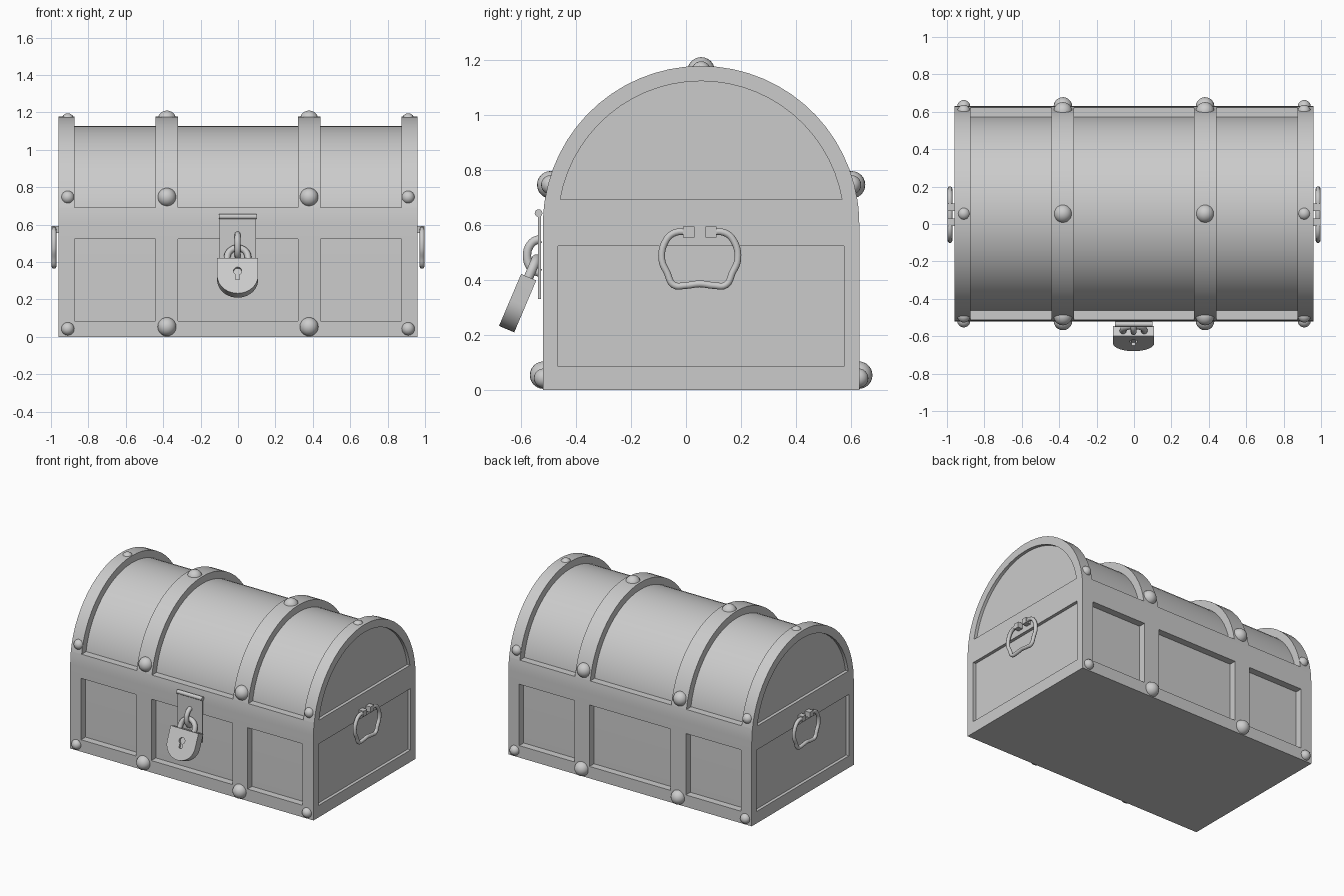
import bpy, bmesh
from math import sin, cos, asin, pi, radians
from mathutils import Vector, Matrix

if "Cube" in bpy.data.objects:
    bpy.data.objects.remove(bpy.data.objects["Cube"])

CY, CZ = 0.055, 0.603            # axis of the barrel lid
RO, RI = 0.575, 0.525            # outer (frame) and inner (panel) radius
Z0, Z1, Z2 = 0.085, 0.523, 0.692  # base band top, rim bottom, rim top


def smooth(ob):
    bpy.ops.object.select_all(action='DESELECT')
    ob.select_set(True)
    bpy.context.view_layer.objects.active = ob
    bpy.ops.object.shade_smooth_by_angle(angle=radians(35))


def finish(name, bm):
    bmesh.ops.recalc_face_normals(bm, faces=bm.faces[:])
    me = bpy.data.meshes.new(name)
    bm.to_mesh(me)
    bm.free()
    ob = bpy.data.objects.new(name, me)
    bpy.context.collection.objects.link(ob)
    smooth(ob)
    return ob


def extrude(name, pts, vec):
    """Extrude a flat outline along a vector."""
    bm = bmesh.new()
    f = bm.faces.new([bm.verts.new(p) for p in pts])
    ext = bmesh.ops.extrude_face_region(bm, geom=[f])['geom']
    bmesh.ops.translate(bm, vec=vec, verts=[v for v in ext if isinstance(v, bmesh.types.BMVert)])
    return finish(name, bm)


def prism(name, pts, x0, x1):
    return extrude(name, [(x0, y, z) for y, z in pts], (x1 - x0, 0, 0))


def box(name, x0, x1, y0, y1, z0, z1):
    return prism(name, [(y0, z0), (y1, z0), (y1, z1), (y0, z1)], x0, x1)


def arc(r, a0, a1, n):
    return [(CY + r * cos(a0 + (a1 - a0) * i / n), CZ + r * sin(a0 + (a1 - a0) * i / n))
            for i in range(n + 1)]


def tube(name, pts, r, cyclic=False):
    cu = bpy.data.curves.new(name, 'CURVE')
    cu.dimensions = '3D'
    cu.bevel_depth, cu.bevel_resolution, cu.resolution_u = r, 3, 5
    cu.use_fill_caps = True
    sp = cu.splines.new('BEZIER')
    sp.bezier_points.add(len(pts) - 1)
    for b, p in zip(sp.bezier_points, pts):
        b.co = p
        b.handle_left_type = b.handle_right_type = 'AUTO'
    sp.use_cyclic_u = cyclic
    ob = bpy.data.objects.new(name, cu)
    bpy.context.collection.objects.link(ob)
    return ob


# recessed wooden core
prism("chest_core", [(CY - RI, 0.03), (CY + RI, 0.03)] + arc(RI, 0, pi, 32), -0.938, 0.938)

# base and rim bands
box("base_band", -0.96, 0.96, CY - RO, CY + RO, 0, Z0)
aR = asin((Z2 - CZ) / RO)
prism("rim_band", [(CY - RO, Z1), (CY + RO, Z1)] + arc(RO, 0, aR, 4)
      + arc(RO, pi - aR, pi, 4), -0.96, 0.96)

# lid arches, body posts and studs
aI = asin((Z2 - CZ) / RI)
arch = arc(RO, aR, pi - aR, 28) + arc(RI - 0.005, pi - aI, aI, 28)
aS = asin((0.75 - CZ) / RO)
for x0, x1, xs, r, zb in ((0.32, 0.44, 0.38, 0.05, 0.054), (0.875, 0.96, 0.91, 0.035, 0.043)):
    for s in (-1, 1):
        prism("lid_arch", arch, s * x0, s * x1)
        for t in (-1, 1):
            box("body_post", s * x0, s * x1, CY + t * (RI - 0.005), CY + t * RO, Z0, Z1)
        spots = [(CY, CZ + RO - 0.018)]
        for t in (-1, 1):
            spots += [(CY + t * (RO - 0.002), zb), (CY + t * (RO * cos(aS) - 0.009), 0.746)]
        for y, z in spots:
            bm = bmesh.new()
            bmesh.ops.create_uvsphere(bm, u_segments=20, v_segments=12, radius=r,
                                      matrix=Matrix.Translation((s * xs, y, z)))
            finish("stud", bm)

# side handles: open rings hung from two mounts
half = [(0.03, 0.573), (0.09, 0.572), (0.122, 0.545), (0.138, 0.475),
        (0.118, 0.425), (0.095, 0.382), (0.05, 0.38)]
loop = half + [(0, 0.386)] + [(-y, z) for y, z in half[::-1]]
for s in (-1, 1):
    tube("side_handle", [(s * 0.984, 0.05 + y, z) for y, z in loop], 0.013)
    for y in (0.01, 0.09):
        box("handle_mount", s * 0.93, s * 0.998, y - 0.02, y + 0.02, 0.555, 0.594)

# hasp plate, hinge and staple
box("hasp_plate", -0.10, 0.095, -0.538, -0.528, 0.33, 0.645)
bm = bmesh.new()
bmesh.ops.create_cone(bm, cap_ends=True, segments=16, radius1=0.014, radius2=0.014, depth=0.2,
                      matrix=Matrix.Translation((-0.002, -0.536, 0.643)) @ Matrix.Rotation(pi / 2, 4, 'Y'))
finish("hasp_hinge", bm)
tube("staple", [(-0.002, -0.53, 0.55), (-0.002, -0.56, 0.535), (-0.002, -0.578, 0.49),
                (-0.002, -0.56, 0.44), (-0.002, -0.53, 0.425)], 0.016)

# padlock, built hanging from its top centre and then tilted forward
tilt = Matrix.Translation((-0.002, -0.572, 0.41)) @ Matrix.Rotation(radians(-23), 4, 'X')


def lock_plate(name, outline, y0, y1):
    return extrude(name, [tilt @ Vector((x, y0, z)) for x, z in outline],
                   tilt.to_3x3() @ Vector((0, y1 - y0, 0)))


body = lock_plate("padlock_body", [(0.11, 0)] + [
    (0.11 * cos(pi * i / 20), -0.10 - 0.105 * sin(pi * i / 20)) for i in range(21)]
    + [(-0.11, 0)], -0.03, 0.03)
hole = [(0.022 * cos(radians(a)), -0.075 + 0.022 * sin(radians(a))) for a in range(-60, 241, 20)]
cutter = lock_plate("keyhole_cutter", hole + [(-0.011, -0.125), (0.011, -0.125)], -0.05, -0.015)
mod = body.modifiers.new("keyhole", 'BOOLEAN')
mod.operation, mod.object = 'DIFFERENCE', cutter
bpy.context.view_layer.objects.active = body
bpy.ops.object.modifier_apply(modifier=mod.name)
bpy.data.objects.remove(cutter)
smooth(body)

bow = [(0.056, -0.02)] + [(0.056 * cos(pi * i / 6), 0.015 + 0.056 * sin(pi * i / 6))
                          for i in range(7)] + [(-0.056, -0.02)]
tube("padlock_shackle", [tilt @ Vector((x, 0, z)) for x, z in bow], 0.018)
